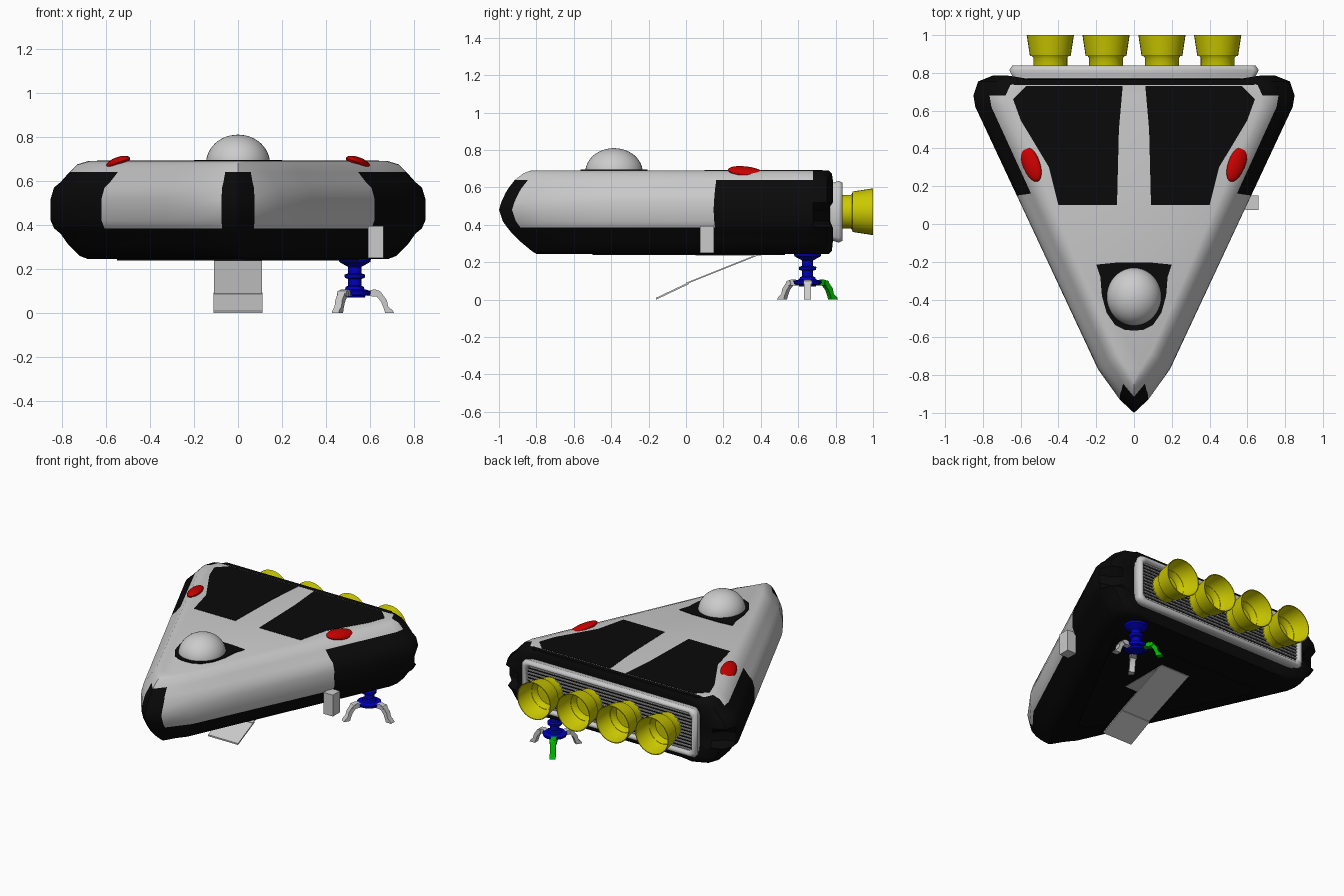
import bpy, bmesh, math
from mathutils import Matrix, Vector

if "Cube" in bpy.data.objects:
    bpy.data.objects.remove(bpy.data.objects["Cube"])


def material(name, col):
    m = bpy.data.materials.new(name)
    m.diffuse_color = (*col, 1)
    m.use_nodes = True
    m.node_tree.nodes["Principled BSDF"].inputs["Base Color"].default_value = m.diffuse_color
    return m


BLACK = material("black", (0.003, 0.003, 0.003))
GREY = material("grey", (0.6, 0.6, 0.6))
YELLOW = material("yellow", (0.6, 0.58, 0.0))
BLUE = material("blue", (0.0, 0.0, 0.5))
RED = material("red", (0.6, 0.0, 0.0))
GREEN = material("green", (0.0, 0.45, 0.0))


def finish(bm, name, mats=(), angle=35):
    bmesh.ops.recalc_face_normals(bm, faces=bm.faces)
    me = bpy.data.meshes.new(name)
    bm.to_mesh(me)
    bm.free()
    for m in mats:
        me.materials.append(m)
    ob = bpy.data.objects.new(name, me)
    bpy.context.collection.objects.link(ob)
    bpy.ops.object.select_all(action='DESELECT')
    ob.select_set(True)
    bpy.context.view_layer.objects.active = ob
    bpy.ops.object.shade_smooth_by_angle(angle=math.radians(angle))
    return ob


def loft(name, rings, mats=(), cap=True, angle=35, paint=None, xf=None):
    """Skin a list of equal-length rings; cap the ends or join last to first."""
    bm = bmesh.new()
    vs = [[bm.verts.new(p) for p in r] for r in rings]
    n = len(rings[0])
    pairs = list(zip(vs, vs[1:])) + ([] if cap else [(vs[-1], vs[0])])
    for a, b in pairs:
        for i in range(n):
            j = (i + 1) % n
            bm.faces.new((a[i], a[j], b[j], b[i]))
    if cap:
        bm.faces.new(vs[0])
        bm.faces.new(vs[-1])
    if paint:
        for f in bm.faces:
            f.material_index = paint(f.calc_center_median())
    if xf:
        bmesh.ops.transform(bm, matrix=xf, verts=bm.verts)
    return finish(bm, name, mats, angle)


def lathe(name, profile, xf, mats, seg=32):
    """Turn (radius, height) points around z, then place with a matrix."""
    rings = [[(max(r, 0.001) * math.cos(2 * math.pi * i / seg),
               max(r, 0.001) * math.sin(2 * math.pi * i / seg), h)
              for i in range(seg)] for r, h in profile]
    return loft(name, rings, mats, xf=xf)


def both(half):
    """Complete a half outline with its mirror image in x."""
    return half + [(-x, y) for x, y in reversed(half) if x > 0]


def prism(name, outline, z0, z1, mats):
    return loft(name, [[(x, y, z) for x, y in outline] for z in (z0, z1)], mats)


def box(name, lo, hi, mats=()):
    pts = [(lo[0], lo[1]), (hi[0], lo[1]), (hi[0], hi[1]), (lo[0], hi[1])]
    return prism(name, pts, lo[2], hi[2], mats)


# Hull: stacked rounded-triangle outlines
# s = side, n = nose, b = back inset, g = groove depth at the rear corners
def hull_ring(z, s, n, b, g=0):
    p, q = Vector((.19 - .6 * s, -.77 + .5 * n)), Vector((.84 - s, .62))
    half = [(0, -1 + n), (.075 - .2 * s, -.93 + n), tuple(p)]
    half += [tuple(p.lerp(q, t)) for t in (.22, .44, .66, .83)] + [tuple(q)]
    half += [(.85 - s, .68), (.825 - s - g, .755 - b - g), (.75 - s - g / 2, .785 - b - g / 2),
             (.66 - s, .77 - b)]
    return [(x, y, z) for x, y in both(half)]


def hull_paint(c):
    side = -.9 < c.y < .15 and c.z > .38 and abs(c.x) > .06
    return 1 if side or c.z > .65 and c.y < .7 else 0


levels = [(.245, .17, .20, .02), (.26, .13, .175, .005), (.31, .08, .115, 0), (.36, .045, .065, 0),
          (.385, .015, .045, 0), (.42, 0, .02, 0, .05), (.48, 0, 0, 0, .05), (.52, 0, .012, 0),
          (.57, .015, .035, 0), (.595, .045, .05, 0), (.64, .085, .085, 0),
          (.675, .12, .13, .005), (.69, .17, .17, .02)]
loft("hull", [hull_ring(*l) for l in levels], [BLACK, GREY], paint=hull_paint, angle=42)

# Belly plate, ramp bay and dark deck panels
prism("belly_plate", both([(0.03, -.5), (.55, .48), (.52, .53)]), .239, .25, [BLACK])
box("ramp_bay", (-.11, .05, .237), (.11, .4, .245), [GREY])
for sx in (1, -1):
    deck = [(.09, .1), (.40, .1), (.45, .3), (.60, .55), (.64, .66), (.57, .73), (.06, .73), (.08, .5)]
    prism("deck_panel", [(sx * x, y) for x, y in deck], .685, .692, [BLACK])
prism("deck_rear_strip", both([(.64, .735), (.62, .765)]), .66, .691, [BLACK])

# Canopy dome on its dark egg-shaped collar
collar = both([(0, -.565), (.05, -.56), (.1, -.535), (.145, -.47), (.17, -.38), (.178, -.28), (.2, -.215),
               (.1, -.205)])
prism("canopy_collar", collar, .68, .695, [BLACK])
dome = [(.145 * math.cos(a), .13 * math.sin(a)) for a in [math.pi / 2 * i / 12 for i in range(13)]]
lathe("canopy_dome", dome, Matrix.Translation((0, -.385, .68)) @ Matrix.Diagonal((1, 1.06, 1, 1)), [GREY], 40)

# Red running lights lying on the shoulder edges, tilted outward
ball = [(math.cos(a), math.sin(a)) for a in [math.pi * (i / 12 - .5) for i in range(13)]]
for sx in (1, -1):
    xf = (Matrix.Translation((sx * .545, .32, .684)) @ Matrix.Rotation(sx * math.radians(20), 4, 'Y')
          @ Matrix.Rotation(sx * math.radians(-22), 4, 'Z') @ Matrix.Diagonal((.048, .102, .024, 1)))
    lathe("running_light", ball, xf, [RED])

# Rear engine frame with grille
def frame_ring(w, h, y, c=.025):
    pts = both([(w - c, -h), (w, -h + c), (w, h - c), (w - c, h)])
    return [(x, y, .47 + z) for x, z in pts]


loft("engine_frame", [frame_ring(.645, .155, .765), frame_ring(.645, .155, .785), frame_ring(.66, .165, .815),
                      frame_ring(.645, .155, .838), frame_ring(.628, .138, .838), frame_ring(.62, .13, .82),
                      frame_ring(.62, .13, .765)], [GREY], cap=False, angle=60)
box("engine_backplate", (-.625, .76, .335), (.625, .81, .605), [BLACK])
for i in range(12):
    z = .35 + i * .0218
    box("grille_slat", (-.622, .80, z - .004), (.622, .82, z + .004), [GREY])

# Four bell thrusters
bell = [(0, .80), (.088, .80), (.09, .835), (.09, .88), (.095, .888), (.108, .89), (.125, 1.0),
        (.12, 1.0), (.103, .895), (.085, .875), (.08, .845), (0, .845)]
for x in (-.443, -.148, .148, .443):
    xf = Matrix.Translation((x, 0, .47)) @ Matrix.Rotation(-math.pi / 2, 4, 'X')
    lathe("thruster", bell, xf, [YELLOW])

# Boarding ramp in two sections, sloping down toward the front
def ramp(name, w, a, b, t):
    ring = [(a[0], a[1]), (b[0], b[1]), (b[0], b[1] + t), (a[0], a[1] + t)]
    loft(name, [[(x, y, z) for y, z in ring] for x in (-w, w)], [GREY])


ramp("ramp_upper", .11, (.40, .242), (0, .082), .008)
ramp("ramp_lower", .112, (.015, .083), (-.16, 0), .01)

# Small box under the right side
box("side_box", (.59, .075, .25), (.66, .15, .395), [GREY])

# Landing leg: turned column with three claw feet
leg_at = Matrix.Translation((.53, .65, 0))
column = [(0, .07), (.045, .07), (.05, .08), (.072, .083), (.075, .10), (.045, .108), (.04, .12), (.03, .125),
          (.03, .155), (.045, .16), (.047, .175), (.03, .18), (.03, .21), (.045, .218), (.07, .232),
          (.075, .25), (0, .25)]
lathe("landing_leg_column", column, leg_at, [BLUE])
claw = [(.055, .10), (.09, .108), (.115, .10), (.145, .06), (.152, .03), (.172, .012), (.178, 0),
        (.138, 0), (.132, .02), (.12, .05), (.1, .075), (.055, .078)]
for k, mat in enumerate((GREY, GREEN, GREY)):
    xf = leg_at @ Matrix.Rotation(math.radians(120 * k), 4, 'Z')
    loft("landing_foot", [[(r, y, z) for r, z in claw] for y in (-.018, .018)], [mat], xf=xf)
    pin = xf @ Matrix.Translation((.107, -.023, .088)) @ Matrix.Rotation(-math.pi / 2, 4, 'X')
    lathe("foot_pivot", [(.014, 0), (.014, .046)], pin, [mat], 16)
